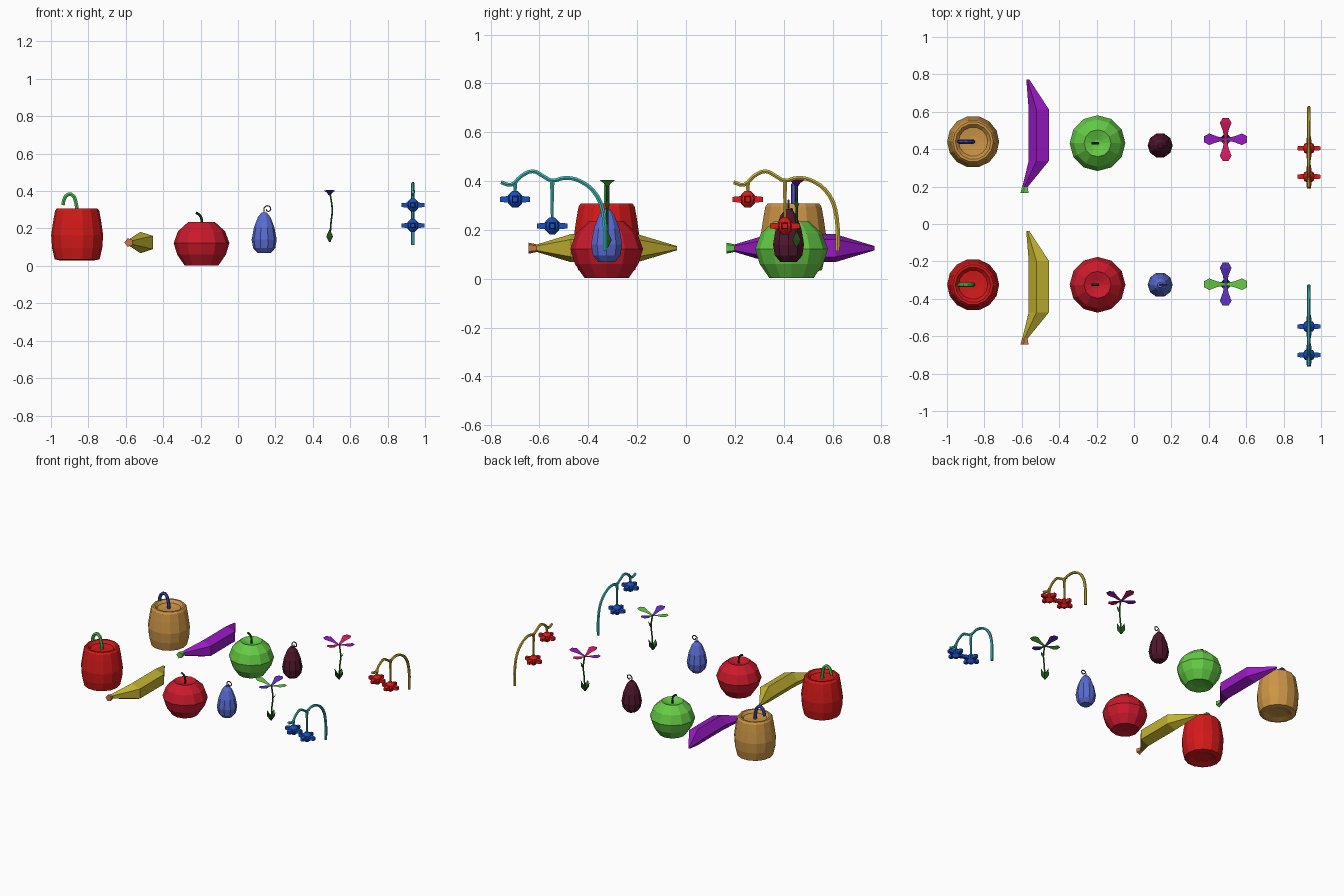
import bpy, bmesh, math
from mathutils import Vector

if "Cube" in bpy.data.objects:
    bpy.data.objects.remove(bpy.data.objects["Cube"])

MATS = {}
PAL = {
    "red": (0.65, 0.01, 0.01), "tan": (0.60, 0.30, 0.06), "green": (0.08, 0.6, 0.09),
    "indigo": (0.06, 0.07, 0.5), "yellow": (0.55, 0.45, 0.03), "purple": (0.32, 0.01, 0.55),
    "orange": (0.6, 0.2, 0.06), "apple_red": (0.6, 0.01, 0.025), "lime": (0.13, 0.6, 0.06),
    "dark_green": (0.01, 0.07, 0.01), "periwinkle": (0.1, 0.15, 0.65), "plum": (0.08, 0.008, 0.025),
    "brown": (0.14, 0.06, 0.08), "violet": (0.10, 0.03, 0.5), "pink": (0.65, 0.01, 0.12),
    "leaf_green": (0.02, 0.14, 0.015), "cyan": (0.05, 0.5, 0.5), "blue": (0.01, 0.08, 0.55),
    "gold": (0.6, 0.45, 0.04), "bloom_red": (0.75, 0.01, 0.01),
}


def paint(ob, col):
    if col not in MATS:
        MATS[col] = bpy.data.materials.new(col)
        MATS[col].diffuse_color = (*PAL[col], 1)
    ob.data.materials.append(MATS[col])
    return ob


def from_bm(name, bm, col, loc, recalc=True):
    if recalc:
        bmesh.ops.recalc_face_normals(bm, faces=bm.faces)
    me = bpy.data.meshes.new(name)
    bm.to_mesh(me)
    bm.free()
    ob = bpy.data.objects.new(name, me)
    ob.location = loc
    bpy.context.collection.objects.link(ob)
    return paint(ob, col)


def loft(bm, rings):
    """Join closed rings of points with quads and cap both ends."""
    vs = [[bm.verts.new(p) for p in r] for r in rings]
    n = len(vs[0])
    for a, b in zip(vs, vs[1:]):
        for i in range(n):
            j = (i + 1) % n
            bm.faces.new((a[i], a[j], b[j], b[i]))
    bm.faces.new(vs[0][::-1])
    bm.faces.new(vs[-1])


def lathe(name, profile, sides, col, loc):
    bm = bmesh.new()
    ang = [2 * math.pi * i / sides for i in range(sides)]
    loft(bm, [[(r * math.cos(a), r * math.sin(a), z) for a in ang] for r, z in profile])
    return from_bm(name, bm, col, loc)


def tube(name, pts, radius, col, loc, radii=None, res=3):
    cu = bpy.data.curves.new(name, 'CURVE')
    cu.dimensions = '3D'
    cu.bevel_depth = radius
    cu.bevel_resolution = 1
    cu.use_fill_caps = True
    cu.resolution_u = res
    sp = cu.splines.new('BEZIER')
    sp.bezier_points.add(len(pts) - 1)
    for i, (bp, p) in enumerate(zip(sp.bezier_points, pts)):
        bp.co = p
        bp.handle_left_type = bp.handle_right_type = 'AUTO'
        bp.radius = radii[i] if radii else 1
    ob = bpy.data.objects.new(name, cu)
    ob.location = loc
    bpy.context.collection.objects.link(ob)
    bpy.ops.object.select_all(action='DESELECT')
    ob.select_set(True)
    bpy.context.view_layer.objects.active = ob
    bpy.ops.object.convert(target='MESH')
    ob = bpy.context.view_layer.objects.active
    for p in ob.data.polygons:
        p.use_smooth = False
    return paint(ob, col)


def blade(name, outline, angle, col, loc):
    """Flat leaf or petal: (distance, half width, height) stations turned about z."""
    bm = bmesh.new()
    c, s = math.cos(angle), math.sin(angle)
    prs = [[bm.verts.new((d * c - w * k * s, d * s + w * k * c, z)) for k in (-1, 1)]
           for d, w, z in outline]
    for a, b in zip(prs, prs[1:]):
        bm.faces.new((a[0], b[0], b[1], a[1]))
    return from_bm(name, bm, col, loc, False)


# Barrel-shaped fruit with hooked stem
def barrel_fruit(y, body, stem):
    loc = (-0.86, y, 0)
    lathe("barrel_fruit", [(0.06, 0.04), (0.095, 0.03), (0.12, 0.035), (0.134, 0.095), (0.139, 0.165),
                           (0.128, 0.24), (0.118, 0.295), (0.108, 0.308), (0.095, 0.308),
                           (0.078, 0.29), (0.03, 0.285)], 14, body, loc)
    tube("barrel_stem", [(0, 0, 0.28), (-0.008, 0, 0.345), (-0.032, 0, 0.384),
                         (-0.062, 0, 0.372), (-0.076, 0, 0.325)], 0.011, stem, loc, res=2)


# Banana: pentagon sections swept along a bent line
def banana(dy, body, stem):
    def ring(x, y, r):
        return [(x - r * math.cos(t), y, 0.125 + r * math.sin(t))
                for t in (2 * math.pi * i / 5 for i in range(5))]
    loc = (0, dy, 0)
    bm = bmesh.new()
    loft(bm, [ring(-0.567, -0.037, 0.009), ring(-0.503, -0.198, 0.06),
              ring(-0.503, -0.472, 0.06), ring(-0.583, -0.615, 0.015)])
    from_bm("banana", bm, body, loc)
    bm = bmesh.new()
    loft(bm, [ring(-0.582, -0.61, 0.016), ring(-0.583, -0.645, 0.024)])
    from_bm("banana_stem", bm, stem, loc)


# Apple
def apple(y, body):
    loc = (-0.195, y, 0)
    lathe("apple", [(0.04, 0.012), (0.09, 0.002), (0.13, 0.06), (0.149, 0.122), (0.126, 0.185),
                    (0.072, 0.234), (0.02, 0.215)], 12, body, loc)
    tube("apple_stem", [(0, 0, 0.21), (0.0, 0, 0.25), (-0.01, 0, 0.272), (-0.03, 0, 0.284)],
         0.007, "dark_green", loc, res=2)


# Small pear-shaped fruit with a curled tendril
def pear(y, body):
    loc = (0.14, y, 0)
    lathe("pear_fruit", [(0.035, 0.068), (0.059, 0.095), (0.067, 0.14), (0.055, 0.205),
                         (0.034, 0.26), (0.014, 0.285)], 10, body, loc)
    curl = [(0, 0, 0.28)]
    for i in range(9):
        t, r = math.pi - i * math.pi / 4, 0.022 - 0.0018 * i
        curl.append((0.02 + r * math.cos(t), 0, 0.303 + r * math.sin(t)))
    tube("pear_tendril", curl, 0.0035, "brown", loc, res=2)


# Four-petal flower with leaves
def flower(y, col_x, col_y):
    loc = (0.49, y, 0)
    tube("flower_stem", [(0.002, 0, 0.13), (0.006, 0, 0.22), (0.014, 0, 0.30), (0.003, 0, 0.382)],
         0.005, "leaf_green", loc)
    for i in range(4):
        blade("petal", [(0, 0.006, 0.378), (0.045, 0.015, 0.392), (0.088, 0.031, 0.403), (0.115, 0.016, 0.405)],
              i * math.pi / 2, (col_x, col_y)[i % 2], loc)
    for i in range(4):
        blade("base_leaf", [(0, 0.003, 0.128), (0.018, 0.018, 0.158), (0.034, 0.001, 0.195)],
              i * math.pi / 2, "leaf_green", loc)
    blade("stem_leaf", [(0.012, 0.002, 0.285), (0.024, 0.01, 0.305), (0.035, 0.001, 0.325)],
          0, "leaf_green", loc)


# Drooping flower: arched stem with two hanging blossoms
def bellflower(dy, stem, bloom):
    loc = (0.935, dy, 0)
    path = [(-0.332, 0.113), (-0.336, 0.25), (-0.365, 0.34), (-0.43, 0.398), (-0.495, 0.413),
            (-0.55, 0.402), (-0.585, 0.42), (-0.627, 0.44), (-0.675, 0.42), (-0.715, 0.385), (-0.758, 0.395)]
    tube("arched_stem", [(0, y, z) for y, z in path], 0.009, stem, loc, [1.1] * 3 + [1] * 8)
    for y, z, top in ((-0.548, 0.216, 0.405), (-0.70, 0.325, 0.395)):
        tube("hanging_stalk", [(0, y, top), (0, y, (top + z) / 2), (0, y, z)], 0.008, stem, loc, [1.3, 0.9, 0.8])
        lathe("blossom", [(0.012, z - 0.034), (0.028, z - 0.018), (0.034, z), (0.028, z + 0.018),
                          (0.012, z + 0.034)], 8, bloom, (loc[0], loc[1] + y, 0))
        for i in range(4):
            a = i * math.pi / 2
            d, s = Vector((math.cos(a), math.sin(a), 0)), Vector((-math.sin(a), math.cos(a), 0))
            bm = bmesh.new()
            loft(bm, [[d * r + s * (w * u) + Vector((0, 0, h * v + z))
                       for u, v in ((-1, -1), (1, -1), (1, 1), (-1, 1))]
                      for r, w, h in ((0.02, 0.013, 0.014), (0.045, 0.013, 0.012), (0.062, 0.01, 0.01))])
            from_bm("blossom_petal", bm, bloom, (loc[0], loc[1] + y, 0))


F = -0.325
barrel_fruit(F, "red", "green")
barrel_fruit(0.44, "tan", "indigo")
banana(0, "yellow", "orange")
banana(0.81, "purple", "lime")
apple(F, "apple_red")
apple(0.432, "lime")
pear(F, "periwinkle")
pear(0.42, "plum")
flower(F + 0.003, "lime", "violet")
flower(0.453, "purple", "pink")
bellflower(0, "cyan", "blue")
bellflower(0.953, "gold", "bloom_red")

for m in bpy.data.materials:
    if m.users and not m.is_grease_pencil:
        m.use_nodes = True
        m.node_tree.nodes["Principled BSDF"].inputs["Base Color"].default_value = m.diffuse_color
